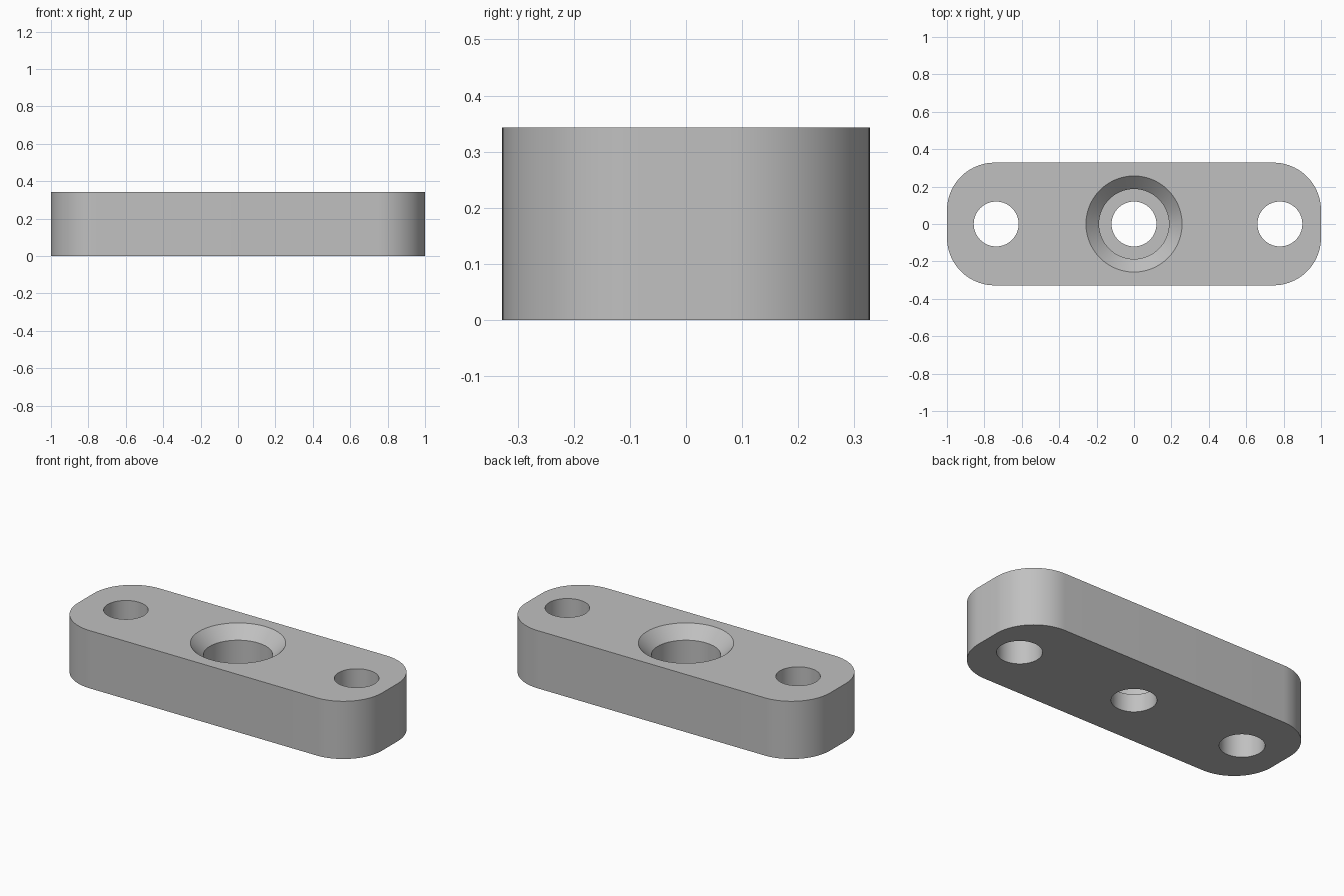
import bpy, bmesh, math

HEIGHT, HALF_X, HALF_Y, CORNER = 0.343, 1.0, 0.328, 0.255
HOLE = 0.12

if "Cube" in bpy.data.objects:
    bpy.data.objects.remove(bpy.data.objects["Cube"], do_unlink=True)

# Single grey finish
grey = bpy.data.materials.new("light grey metal")
grey.use_nodes = True
colour = (0.53, 0.53, 0.53, 1)
grey.diffuse_color = colour
grey.node_tree.nodes["Principled BSDF"].inputs["Base Color"].default_value = colour


def make_object(name, bm):
    bmesh.ops.recalc_face_normals(bm, faces=bm.faces)
    mesh = bpy.data.meshes.new(name)
    bm.to_mesh(mesh)
    bm.free()
    mesh.materials.append(grey)
    obj = bpy.data.objects.new(name, mesh)
    bpy.context.collection.objects.link(obj)
    return obj


def turned(name, x, profile, sides=64):
    """Closed solid turned about a vertical axis from (radius, z) points."""
    bm = bmesh.new()
    rings = []
    for r, z in profile:
        angles = [math.tau * i / sides for i in range(sides)]
        rings.append([bm.verts.new((x + r * math.cos(a), r * math.sin(a), z)) for a in angles])
    for low, high in zip(rings, rings[1:]):
        for i in range(sides):
            j = (i + 1) % sides
            bm.faces.new((low[i], low[j], high[j], high[i]))
    bm.faces.new(rings[0][::-1])
    bm.faces.new(rings[-1])
    return make_object(name, bm)


# Plate with rounded corners
bm = bmesh.new()
outline = []
steps = 20
for quarter, (sx, sy) in enumerate([(1, 1), (-1, 1), (-1, -1), (1, -1)]):
    for i in range(steps + 1):
        a = (quarter + i / steps) * math.pi / 2
        outline.append(bm.verts.new((sx * (HALF_X - CORNER) + CORNER * math.cos(a),
                                     sy * (HALF_Y - CORNER) + CORNER * math.sin(a), 0)))
base = bm.faces.new(outline)
top = bmesh.ops.extrude_face_region(bm, geom=[base], use_keep_orig=True)["geom"]
bmesh.ops.translate(bm, vec=(0, 0, HEIGHT),
                    verts=[v for v in top if isinstance(v, bmesh.types.BMVert)])
plate = make_object("mounting_plate", bm)

# Cutters: two plain holes and a stepped, countersunk centre hole
below, above = -0.1, HEIGHT + 0.1
plain = [(HOLE, below), (HOLE, above)]
stepped = [(HOLE, below), (HOLE, 0.105), (0.187, 0.105), (0.187, 0.273),
           (0.257, HEIGHT), (0.257, above)]
cutters = [turned("left_hole_cutter", 0.78, plain),
           turned("right_hole_cutter", -0.737, plain),
           turned("centre_hole_cutter", 0, stepped)]

bpy.ops.object.select_all(action="DESELECT")
plate.select_set(True)
bpy.context.view_layer.objects.active = plate
for cutter in cutters:
    cut = plate.modifiers.new(cutter.name, "BOOLEAN")
    cut.operation = "DIFFERENCE"
    cut.solver = "EXACT"
    cut.object = cutter
    bpy.ops.object.modifier_apply(modifier=cut.name)
    bpy.data.objects.remove(cutter, do_unlink=True)

bpy.ops.object.shade_smooth_by_angle(angle=math.radians(30))
